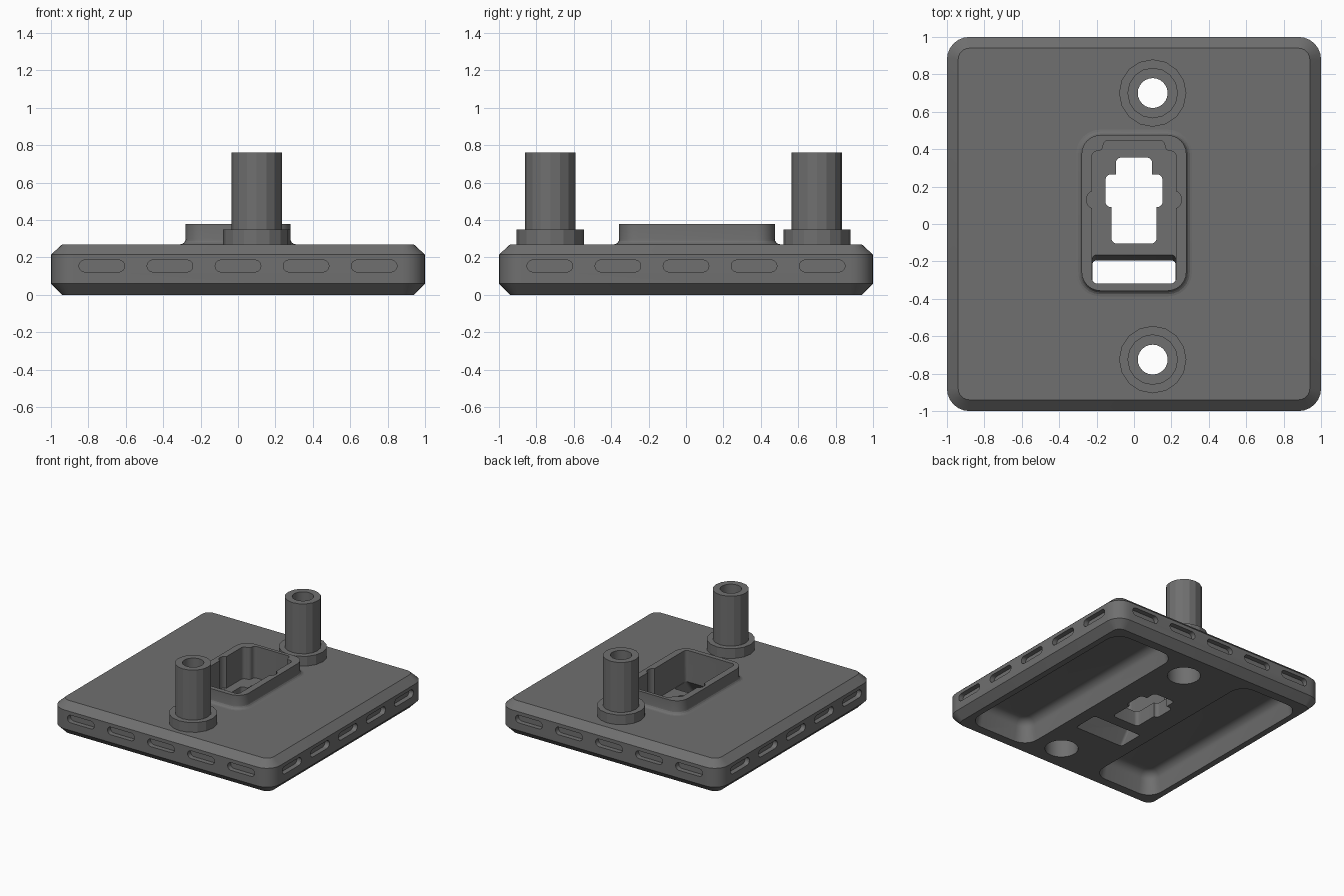
import bpy, bmesh
from math import sin, cos, pi, radians
from mathutils import Matrix, Vector

if "Cube" in bpy.data.objects:
    bpy.data.objects.remove(bpy.data.objects["Cube"])


def rounded(pts, r, n=6):
    """Round every right-angled corner of a closed outline."""
    out = []
    for i, p in enumerate(pts):
        p = Vector(p)
        u = (Vector(pts[i - 1]) - p).normalized()
        v = (Vector(pts[(i + 1) % len(pts)]) - p).normalized()
        c = p + r * (u + v)
        for k in range(n + 1):
            a = k * pi / 2 / n
            out.append(c - r * (v * cos(a) + u * sin(a)))
    return out


def rect(x0, x1, y0, y1, r, n=6):
    return rounded([(x0, y0), (x1, y0), (x1, y1), (x0, y1)], r, n)


def circle(x, y, r, n):
    return [(x + r * cos(2 * pi * k / n), y + r * sin(2 * pi * k / n)) for k in range(n)]


def mirrored(half):
    """Complete a right-hand outline (bottom to top) across x = 0."""
    return half + [(-x, y) for x, y in reversed(half)]


def add_loft(bm, rings, mat=Matrix()):
    """Closed solid through stacked (outline, z) rings."""
    loops = [[bm.verts.new(mat @ Vector((p[0], p[1], z))) for p in o] for o, z in rings]
    n = len(loops[0])
    for a, b in zip(loops, loops[1:]):
        for i in range(n):
            j = (i + 1) % n
            bm.faces.new((a[i], a[j], b[j], b[i]))
    bm.faces.new(loops[0][::-1])
    bm.faces.new(loops[-1])


def solid(name, lofts):
    """Object made of one or more (rings, matrix) lofts."""
    bm = bmesh.new()
    for rings, mat in lofts:
        add_loft(bm, rings, mat)
    bmesh.ops.recalc_face_normals(bm, faces=bm.faces)
    me = bpy.data.meshes.new(name)
    bm.to_mesh(me)
    bm.free()
    ob = bpy.data.objects.new(name, me)
    bpy.context.collection.objects.link(ob)
    return ob


def loft(name, *rings):
    return solid(name, [(rings, Matrix())])


def prism(name, outline, z0, z1):
    return loft(name, (outline, z0), (outline, z1))


def cut(ob, cutters):
    """Subtract the cutters and bake the result."""
    bpy.context.view_layer.objects.active = ob
    for c in cutters:
        c.hide_render = True
        m = ob.modifiers.new("cut", 'BOOLEAN')
        m.operation, m.solver, m.object = 'DIFFERENCE', 'EXACT', c
        bpy.ops.object.modifier_apply(modifier=m.name)


def square(s, r):
    return rect(-s, s, -s, s, r)


# Base plate with chamfered rims
plate = loft("base_plate", (square(0.94, 0.06), 0), (square(1, 0.12), 0.06),
             (square(1, 0.12), 0.215), (square(0.94, 0.06), 0.27))

# Raised collar with a small fillet where it meets the plate
def collar_ring(d):
    return rect(-0.28 - d, 0.28 + d, -0.357 - d, 0.475 + d, 0.10 + d)

fillet = [(collar_ring(0.03 * (1 - sin(a))), 0.30 - 0.03 * cos(a))
          for a in [k * pi / 8 for k in range(5)]]
collar = loft("collar", (collar_ring(0.03), 0.25), *fillet, (collar_ring(0), 0.38))

# Hollow posts on flanges
centres = [(0.1, 0.70), (0.1, -0.725)]
posts, bores = [], []
for (x, y), side in zip(centres, ("back", "front")):
    wide, slim = circle(x, y, 0.18, 16), circle(x, y, 0.135, 16)
    posts.append(loft(side + "_post", (wide, 0.25), (wide, 0.35), (slim, 0.35), (slim, 0.76)))
    big, small = circle(x, y, 0.125, 24), circle(x, y, 0.08, 24)
    bores.append(loft("bore_cutter", (big, -0.1), (big, 0.26), (small, 0.26), (small, 0.9)))

# Pocket inside the collar, with round side reliefs
pocket = prism("pocket_cutter", rounded(mirrored(
    [(0.225, -0.318), (0.225, 0.39), (0.165, 0.39), (0.165, 0.447)]), 0.028), 0.12, 0.6)
reliefs = [prism("relief_cutter", circle(s * 0.205, 0.13, 0.05, 20), 0.121, 0.6) for s in (-1, 1)]

# Stepped opening through the pocket floor, from three overlapping cuts
openings = [prism("opening_cutter", rect(-w, w, y0, y1, 0.028), -0.1, 0.2)
            for w, y0, y1 in [(0.12, -0.105, 0.2), (0.152, 0.09, 0.265), (0.097, 0.15, 0.355)]]

# Slot through the floor, flaring forward underneath
def slot_ring(y0, y1):
    return rect(-0.222, 0.222, y0, y1, 0.02)

slot = loft("slot_cutter", (slot_ring(-0.41, -0.195), -0.1), (slot_ring(-0.41, -0.195), 0),
            (slot_ring(-0.315, -0.165), 0.125))

# Two long recesses underneath, rounded toward their floors
def recess_rings(s):
    def ring(d):
        x0, x1 = sorted((s * (0.325 + d), s * (0.89 - d)))
        return rect(x0, x1, -0.865 + d, 0.865 - d, 0.12 - d)
    bend = [k * pi / 12 for k in range(7)]
    return [(ring(0), -0.1), (ring(0), 0)] + [
        (ring(0.02 + 0.07 * (1 - cos(a))), 0.11 + 0.07 * sin(a)) for a in bend]

recesses = [loft("recess_cutter", *recess_rings(s)) for s in (-1, 1)]

# Five shallow grip slots on each side
grips = []
for k in range(4):
    turn = Matrix.Rotation(k * pi / 2, 4, 'Z') @ Matrix.Rotation(pi / 2, 4, 'X')
    for i in range(-2, 3):
        o = rect(i * 0.364 - 0.122, i * 0.364 + 0.122, 0.123, 0.186, 0.031)
        grips.append((((o, 0.96), (o, 1.1)), turn))
grip = solid("grip_cutter", grips)

# Carve all parts
cutters = [pocket, *reliefs, *openings, slot, *bores, *recesses, grip]
cut(plate, cutters)
cut(collar, [pocket, *reliefs])
for post, bore in zip(posts, bores):
    cut(post, [bore])
for c in cutters:
    bpy.data.objects.remove(c)

# Dark grey finish; smooth the rounded areas, keep facets crisp
dark = bpy.data.materials.new("dark_grey")
dark.diffuse_color = (0.16, 0.16, 0.16, 1)
dark.use_nodes = True
dark.node_tree.nodes["Principled BSDF"].inputs["Base Color"].default_value = dark.diffuse_color
bpy.ops.object.select_all(action='DESELECT')
for ob in [plate, collar, *posts]:
    ob.data.materials.clear()
    ob.data.materials.append(dark)
    ob.select_set(True)
bpy.context.view_layer.objects.active = plate
bpy.ops.object.shade_smooth_by_angle(angle=radians(20))
